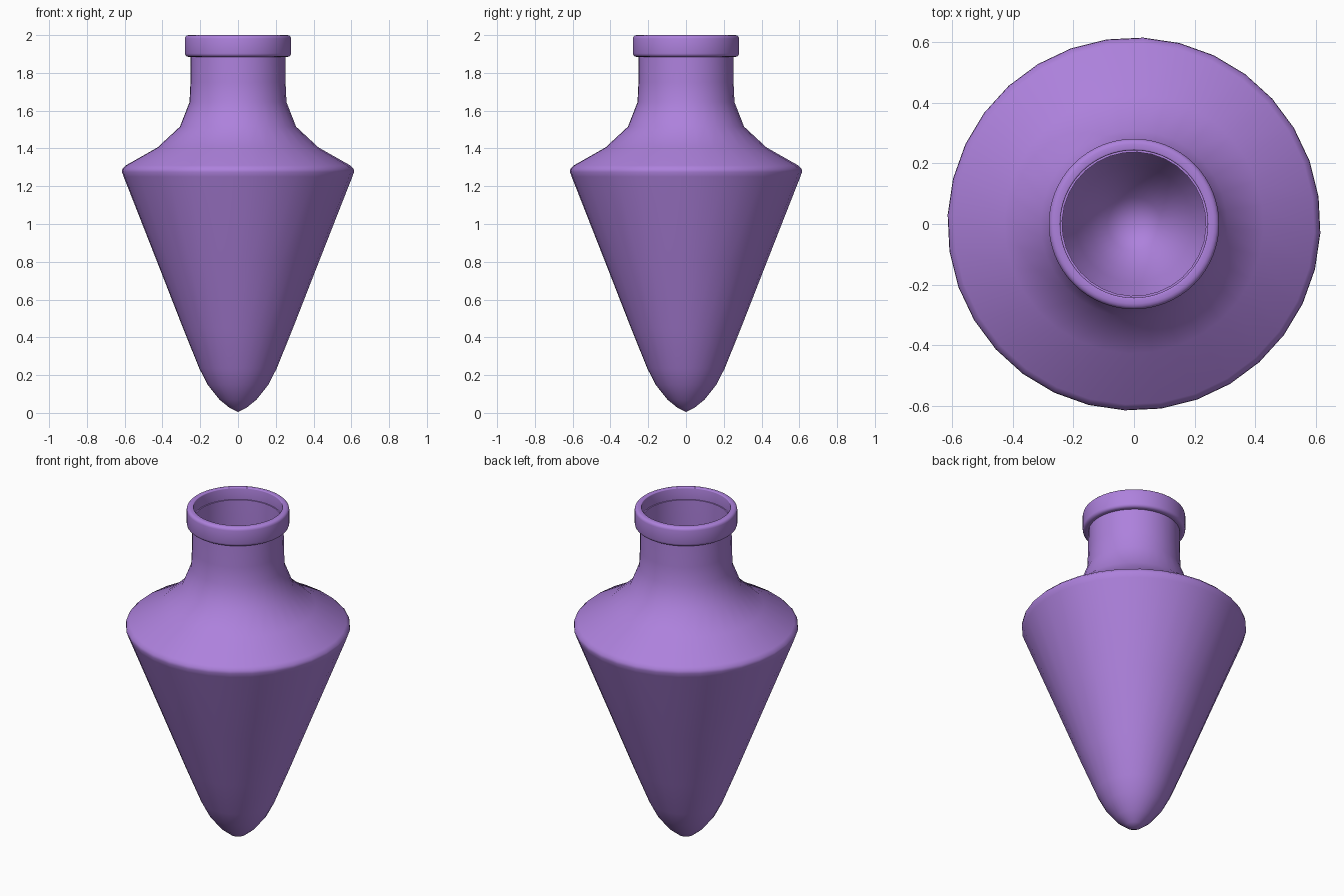
import bpy, bmesh, math

if "Cube" in bpy.data.objects:
    bpy.data.objects.remove(bpy.data.objects["Cube"])

mat = bpy.data.materials.new("purple_clay")
mat.diffuse_color = (0.42, 0.22, 0.72, 1)
mat.use_nodes = True
mat.node_tree.nodes["Principled BSDF"].inputs["Base Color"].default_value = mat.diffuse_color


def lathe(name, profile, sides, closed=False, turn=0.0):
    """Revolve (radius, z) points about z; radius 0 becomes a single pole."""
    bm = bmesh.new()
    rings = []
    for r, z in profile:
        if r == 0:
            rings.append([bm.verts.new((0, 0, z))] * sides)
        else:
            angles = [turn + 2 * math.pi * i / sides for i in range(sides)]
            rings.append([bm.verts.new((r * math.cos(a), r * math.sin(a), z)) for a in angles])
    pairs = list(zip(rings, rings[1:]))
    if closed:
        pairs.append((rings[-1], rings[0]))
    for a, b in pairs:
        for i in range(sides):
            j = (i + 1) % sides
            bm.faces.new(list(dict.fromkeys((a[i], a[j], b[j], b[i]))))
    bmesh.ops.recalc_face_normals(bm, faces=bm.faces[:])
    mesh = bpy.data.meshes.new(name)
    bm.to_mesh(mesh)
    bm.free()
    ob = bpy.data.objects.new(name, mesh)
    bpy.context.collection.objects.link(ob)
    mesh.materials.append(mat)
    bpy.ops.object.select_all(action='DESELECT')
    ob.select_set(True)
    bpy.context.view_layer.objects.active = ob
    bpy.ops.object.shade_smooth_by_angle(angle=math.radians(50))
    return ob


# hollow pointed body: outer wall up to the neck, then inner wall back down
outer = [(0, 0.005), (0.045, 0.027), (0.098, 0.07), (0.16, 0.148), (0.205, 0.235),
         (0.292, 0.45), (0.425, 0.79), (0.606, 1.25), (0.615, 1.275), (0.613, 1.292),
         (0.595, 1.31), (0.427, 1.405), (0.308, 1.515), (0.257, 1.645), (0.252, 1.75),
         (0.25, 1.93)]
inner = [(0.237, 1.93), (0.239, 1.75), (0.244, 1.645), (0.296, 1.507), (0.418, 1.394),
         (0.59, 1.295), (0.599, 1.275), (0.412, 0.795), (0.279, 0.455), (0.192, 0.242),
         (0.148, 0.158), (0.088, 0.083), (0, 0.022)]
lathe("vessel_body", outer + inner, 32, turn=math.radians(-2.8))

# rounded collar around the mouth
ro, ri, z0, z1 = 0.281, 0.243, 1.885, 2.0
collar = []
for cr, cz, start, rad in ((ro, z0, -90, .018), (ro, z1, 0, .018),
                           (ri, z1, 90, .005), (ri, z0, 180, .005)):
    x = cr - rad if cr == ro else cr + rad
    z = cz + rad if cz == z0 else cz - rad
    for k in range(4):
        a = math.radians(start + 30 * k)
        collar.append((x + rad * math.cos(a), z + rad * math.sin(a)))
lathe("mouth_collar", collar, 64, closed=True)
